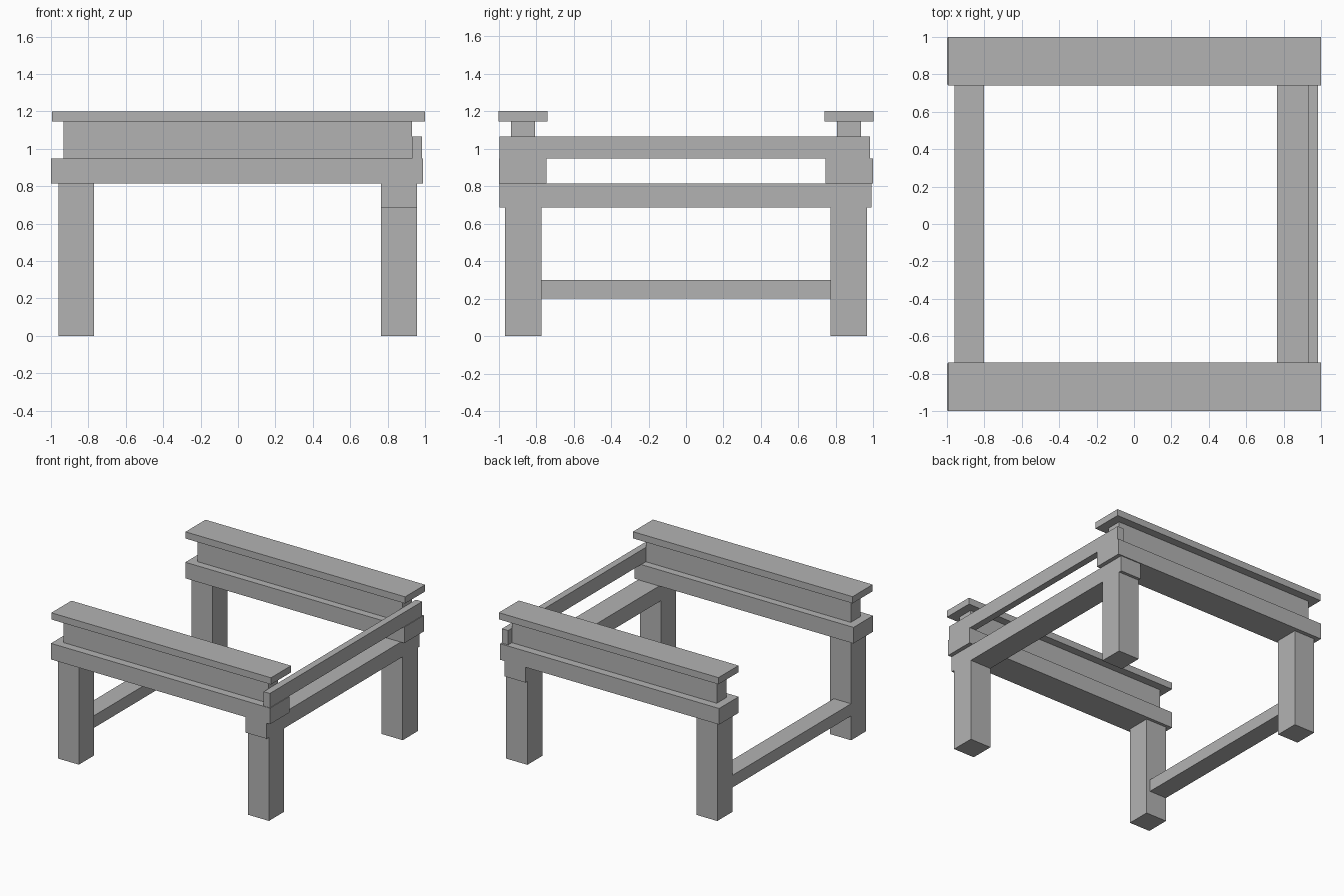
import bpy
import bmesh
from mathutils import Vector

cube = bpy.data.objects.get("Cube")
if cube:
    bpy.data.objects.remove(cube, do_unlink=True)

grey = bpy.data.materials.new("plain grey")
grey.use_nodes = True
colour = (0.45, 0.45, 0.45, 1)
grey.diffuse_color = colour
grey.node_tree.nodes["Principled BSDF"].inputs["Base Color"].default_value = colour


def timber(name, xs, ys, zs):
    """Squared timber filling the given x, y and z ranges."""
    low, high = (Vector(c) for c in zip(xs, ys, zs))
    bm = bmesh.new()
    bmesh.ops.create_cube(bm, size=1)
    bmesh.ops.scale(bm, verts=bm.verts, vec=high - low)
    bmesh.ops.translate(bm, verts=bm.verts, vec=(low + high) / 2)
    mesh = bpy.data.meshes.new(name)
    bm.to_mesh(mesh)
    bm.free()
    mesh.materials.append(grey)
    obj = bpy.data.objects.new(name, mesh)
    bpy.context.collection.objects.link(obj)


def span(side, inner, outer):
    """Range mirrored to the negative or positive side."""
    return sorted((side * inner, side * outer))


# Front and back: two legs carrying a stacked I-shaped beam
for end, side in (("front", -1), ("back", 1)):
    leg_y = span(side, 0.77, 0.965)
    timber(end + "_right_leg", (-0.96, -0.77), leg_y, (0, 0.815))
    timber(end + "_left_leg", (0.765, 0.957), leg_y, (0, 0.685))
    timber(end + "_beam", (-1, 0.99), span(side, 0.745, 0.998), (0.815, 0.947))
    timber(end + "_upright_board", (-0.933, 0.929), span(side, 0.806, 0.933), (0.947, 1.145))
    timber(end + "_cap", (-0.995, 1), span(side, 0.74, 1), (1.145, 1.2))

# Rails joining front and back
timber("left_support_rail", (0.765, 0.957), (-0.994, 0.99), (0.685, 0.815))
timber("left_upper_rail", (0.929, 0.985), (-0.994, 0.982), (0.947, 1.065))
timber("right_low_rail", (-0.96, -0.803), (-0.77, 0.77), (0.2, 0.3))
